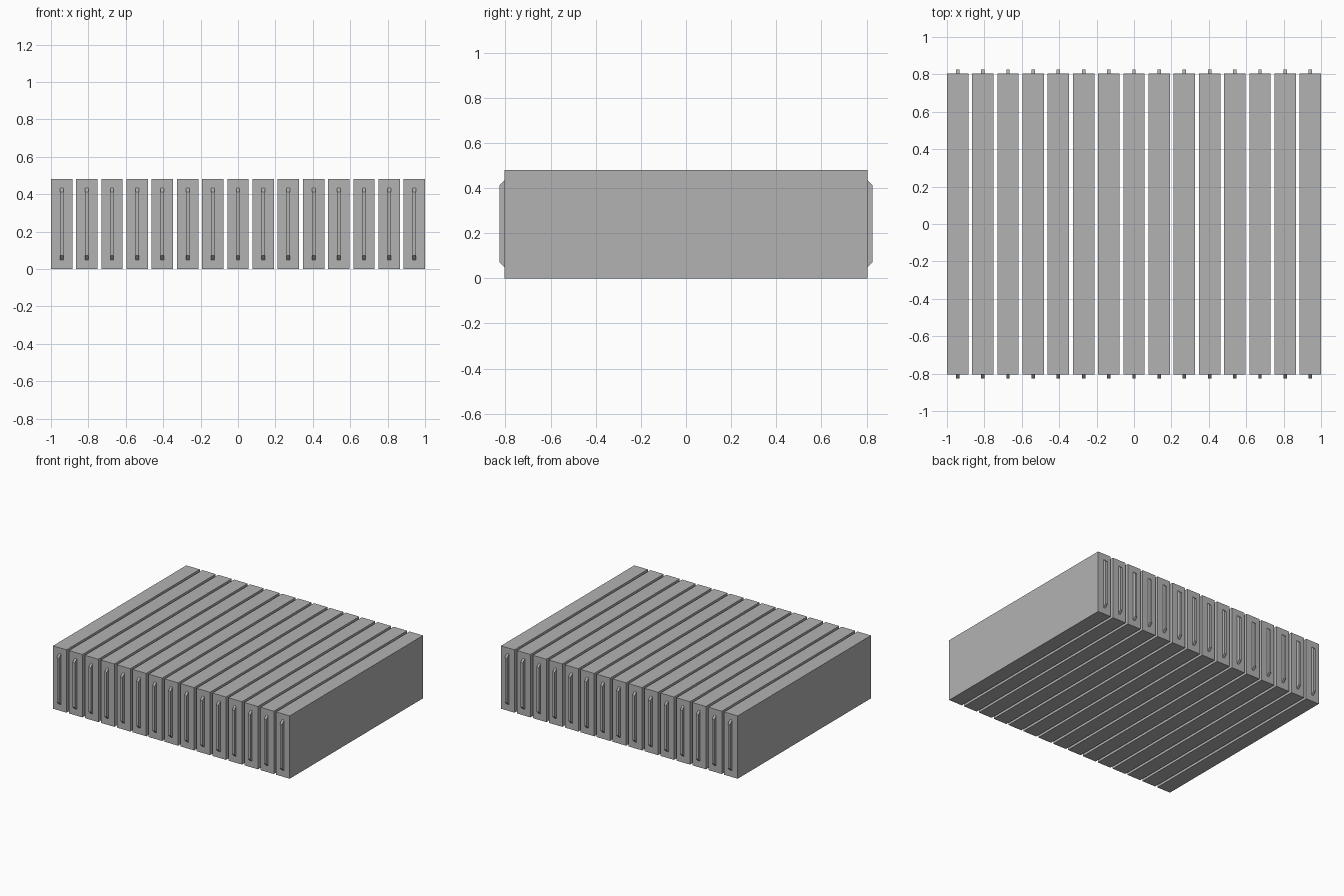
import bpy, bmesh

if "Cube" in bpy.data.objects:
    bpy.data.objects.remove(bpy.data.objects["Cube"])

COUNT = 15
WIDTH, DEPTH, HEIGHT = 0.114, 1.608, 0.48
PITCH = (2.0 - WIDTH) / (COUNT - 1)
HANDLE_W, HANDLE_OUT = 0.018, 0.023

grey = bpy.data.materials.new("plain_grey")
grey.diffuse_color = (0.45, 0.45, 0.45, 1)
grey.use_nodes = True
grey.node_tree.nodes["Principled BSDF"].inputs["Base Color"].default_value = grey.diffuse_color


def prism(name, outline, x, width):
    """Extrude a (y, z) outline along x, centred on x."""
    bm = bmesh.new()
    face = bm.faces.new([bm.verts.new((x - width / 2, y, z)) for y, z in outline])
    ext = bmesh.ops.extrude_face_region(bm, geom=[face])
    moved = [v for v in ext["geom"] if isinstance(v, bmesh.types.BMVert)]
    bmesh.ops.translate(bm, verts=moved, vec=(width, 0, 0))
    bmesh.ops.recalc_face_normals(bm, faces=bm.faces)
    mesh = bpy.data.meshes.new(name)
    bm.to_mesh(mesh)
    bm.free()
    mesh.materials.append(grey)
    bpy.context.collection.objects.link(bpy.data.objects.new(name, mesh))


h = DEPTH / 2
for i in range(COUNT):
    x = -1 + WIDTH / 2 + i * PITCH
    # upright slab
    prism("slab", [(-h, 0), (h, 0), (h, HEIGHT), (-h, HEIGHT)], x, WIDTH)
    # chamfered grip on the front and back ends
    for side, name in ((-1, "front_grip"), (1, "back_grip")):
        a, b = side * h, side * (h + HANDLE_OUT)
        prism(name, [(a, 0.049), (b, 0.072), (b, 0.411), (a, 0.434)], x, HANDLE_W)
